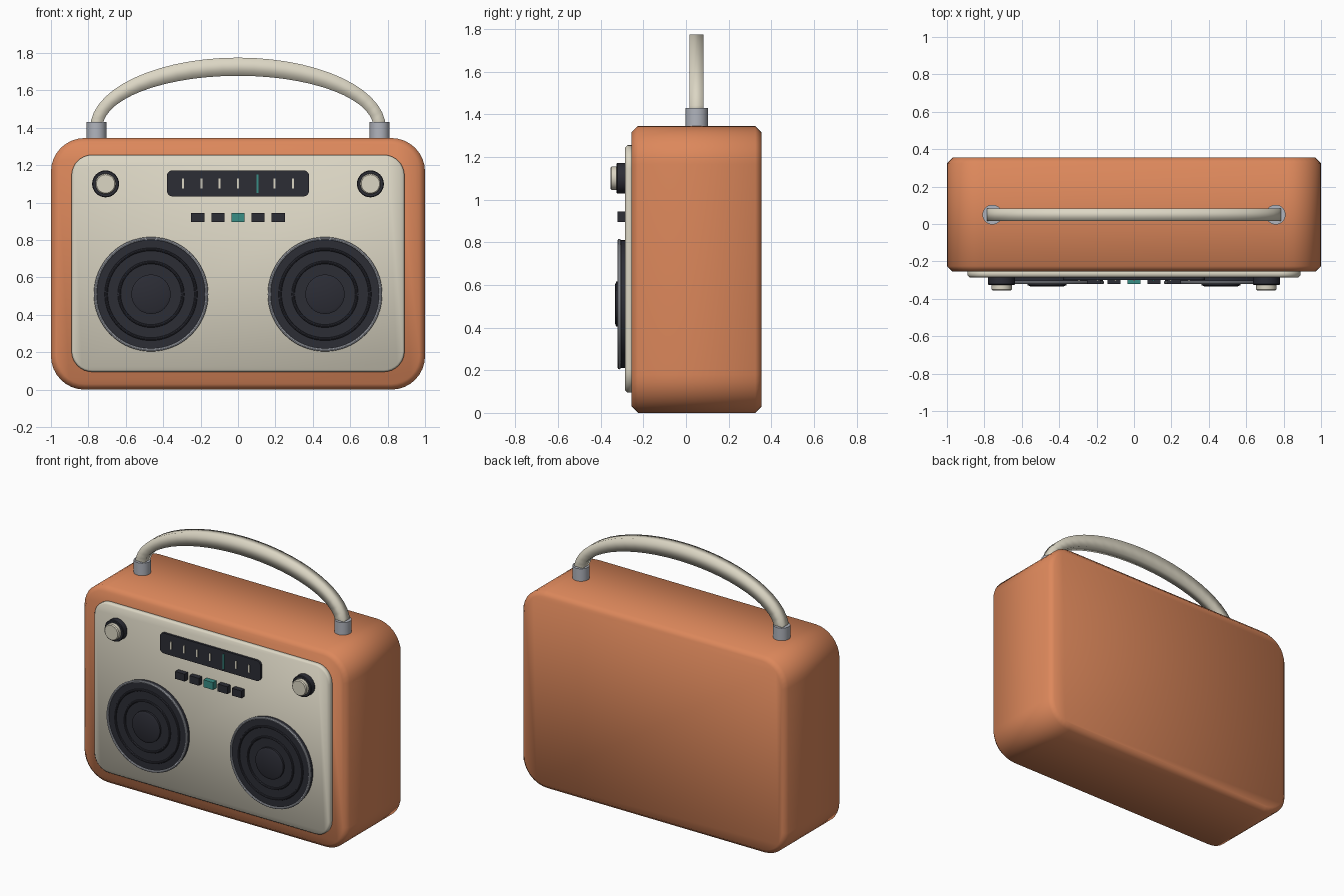
import bpy, bmesh, math

if "Cube" in bpy.data.objects:
    bpy.data.objects.remove(bpy.data.objects["Cube"])


def material(name, rgb):
    m = bpy.data.materials.new(name)
    m.diffuse_color = (*rgb, 1.0)
    m.use_nodes = True
    m.node_tree.nodes["Principled BSDF"].inputs["Base Color"].default_value = m.diffuse_color
    return m


ORANGE = material("burnt orange", (0.72, 0.245, 0.105))
CREAM = material("cream", (0.71, 0.67, 0.55))
DARK = material("charcoal", (0.025, 0.026, 0.036))
METAL = material("grey metal", (0.44, 0.46, 0.51))
TEAL = material("teal", (0.04, 0.27, 0.235))


def finish(bm, name, mat, angle=50):
    bmesh.ops.recalc_face_normals(bm, faces=bm.faces[:])
    me = bpy.data.meshes.new(name)
    bm.to_mesh(me)
    bm.free()
    me.materials.append(mat)
    ob = bpy.data.objects.new(name, me)
    bpy.context.collection.objects.link(ob)
    bpy.ops.object.select_all(action='DESELECT')
    ob.select_set(True)
    bpy.context.view_layer.objects.active = ob
    bpy.ops.object.shade_smooth_by_angle(angle=math.radians(angle))
    return ob


def rounded_plate(name, mat, w, z0, z1, y0, y1, radius, chamfer, segs=8):
    """Rounded rectangle in x/z, extruded from y0 (front) to y1 (back)."""
    bm = bmesh.new()
    cx, h, zc = w / 2 - radius, (z1 - z0) / 2 - radius, (z0 + z1) / 2
    ring = []
    for q, (sx, sz) in enumerate([(1, 1), (-1, 1), (-1, -1), (1, -1)]):
        for i in range(segs + 1):
            a = math.pi / 2 * (q + i / segs)
            ring.append(bm.verts.new((sx * cx + radius * math.cos(a), y0,
                                      zc + sz * h + radius * math.sin(a))))
    face = bm.faces.new(ring)
    ext = bmesh.ops.extrude_face_region(bm, geom=[face], use_keep_orig=True)
    for v in ext["geom"]:
        if isinstance(v, bmesh.types.BMVert):
            v.co.y = y1
    if chamfer:
        rims = [e for e in bm.edges if abs(e.verts[0].co.y - e.verts[1].co.y) < 1e-6]
        bmesh.ops.bevel(bm, geom=rims, offset=chamfer, segments=1,
                        profile=0.5, affect='EDGES')
    return finish(bm, name, mat)


def box(name, mat, x, z, w, h, y0, y1):
    bm = bmesh.new()
    bmesh.ops.create_cube(bm, size=1)
    for v in bm.verts:
        v.co = (x + v.co.x * w, (y0 + y1) / 2 + v.co.y * (y1 - y0), z + v.co.z * h)
    return finish(bm, name, mat, 30)


def lathe(name, mat, profile, place, segs=48, closed=False):
    """Spin (radius, height) pairs; place maps (u, v, height) to a position."""
    bm = bmesh.new()
    rings = []
    for r, t in profile:
        rings.append([bm.verts.new(place(r * math.cos(2 * math.pi * i / segs),
                                         r * math.sin(2 * math.pi * i / segs), t))
                      for i in range(segs)])
    pairs = list(zip(rings, rings[1:]))
    if closed:
        pairs.append((rings[-1], rings[0]))
    else:
        bm.faces.new(rings[0])
        bm.faces.new(rings[-1])
    for a, b in pairs:
        for i in range(segs):
            j = (i + 1) % segs
            bm.faces.new((a[i], a[j], b[j], b[i]))
    return finish(bm, name, mat, 40)


def facing_front(x, z):
    return lambda u, v, t: (x + u, t, z + v)


def ring_profile(radius, y, thick, n=8):
    return [(radius + thick * math.cos(2 * math.pi * i / n),
             y + thick * math.sin(2 * math.pi * i / n)) for i in range(n)]


# Case and front panel
rounded_plate("case", ORANGE, 2.0, 0.0, 1.345, -0.255, 0.355, 0.18, 0.03)
rounded_plate("front_panel", CREAM, 1.78, 0.095, 1.255, -0.285, -0.245, 0.11, 0.01)

# Tuning dial with tick marks and needle
rounded_plate("dial_window", DARK, 0.76, 1.033, 1.172, -0.30, -0.28, 0.03, 0, 5)
for i in range(-3, 4):
    if i != 1:
        box("dial_tick", CREAM, i * 0.098, 1.102, 0.011, 0.052, -0.304, -0.298)
box("dial_needle", TEAL, 0.104, 1.10, 0.012, 0.10, -0.306, -0.298)

# Row of push buttons
for i in range(-2, 3):
    box("push_button", TEAL if i == 0 else DARK, i * 0.107, 0.92, 0.072, 0.05, -0.32, -0.28)

for side, sx in (("left", -1), ("right", 1)):
    # Speakers
    at = facing_front(sx * 0.465, 0.51)
    lathe(side + "_speaker", DARK, [(0.30, -0.28), (0.30, -0.314)], at, 64)
    lathe(side + "_speaker_rim", METAL, ring_profile(0.298, -0.313, 0.008), at, 64, True)
    for r in (0.24, 0.17):
        lathe(side + "_speaker_ring", DARK, ring_profile(r, -0.314, 0.008), at, 64, True)
    lathe(side + "_speaker_cap", DARK, [(0.105, -0.31), (0.105, -0.327), (0.09, -0.333)], at)

    # Knobs
    at = facing_front(sx * 0.708, 1.10)
    lathe(side + "_knob_base", DARK, [(0.072, -0.28), (0.072, -0.322), (0.068, -0.326)], at, 32)
    lathe(side + "_knob_cap", CREAM, [(0.055, -0.32), (0.055, -0.349), (0.049, -0.355)], at, 32)

    # Handle sockets
    lathe(side + "_handle_socket", METAL, [(0.053, 1.335), (0.053, 1.43)],
          lambda u, v, t, s=sx: (s * 0.757 + u, 0.05 + v, t), 32)

# Arched handle, swept between an inner and an outer half ellipse
bm = bmesh.new()
sections = []
for i in range(29):
    a = math.pi * i / 28
    c, s = math.cos(a), math.sin(a)
    sections.append([bm.verts.new((ax * c, y, 1.40 + bz * s)) for ax, bz, y in
                     ((0.79, 0.375, 0.017), (0.79, 0.375, 0.083),
                      (0.725, 0.278, 0.083), (0.725, 0.278, 0.017))])
for p, q in zip(sections, sections[1:]):
    for k in range(4):
        m = (k + 1) % 4
        bm.faces.new((p[k], p[m], q[m], q[k]))
bm.faces.new(sections[0])
bm.faces.new(sections[-1])
finish(bm, "carry_handle", CREAM, 100)
